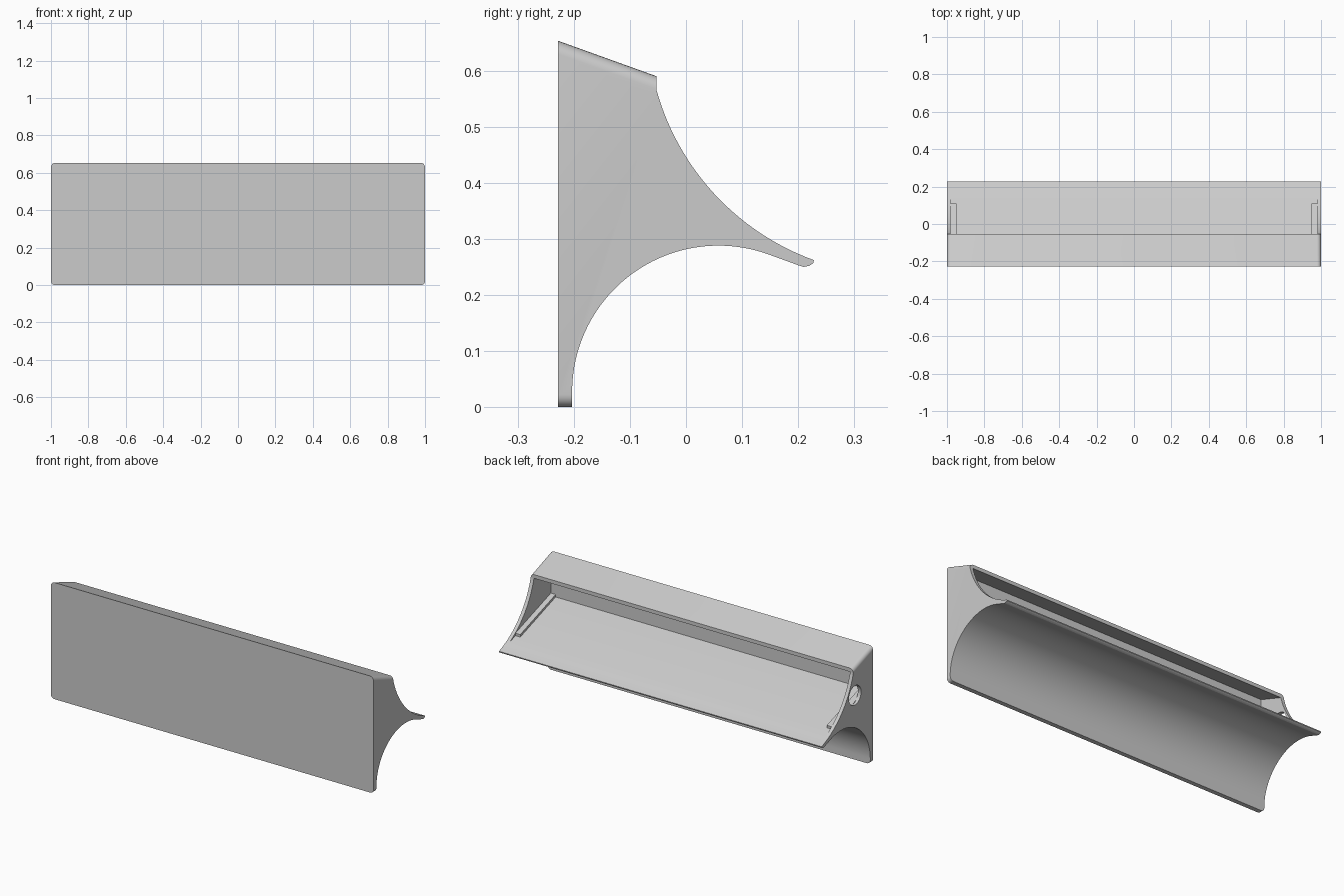
import bpy, bmesh
from math import sin, cos, radians
from mathutils import Matrix

cube = bpy.data.objects.get("Cube")
if cube:
    bpy.data.objects.remove(cube, do_unlink=True)

grey = bpy.data.materials.new("plain grey")
grey.use_nodes = True
colour = (0.6, 0.6, 0.6, 1)
grey.diffuse_color = colour
grey.node_tree.nodes["Principled BSDF"].inputs["Base Color"].default_value = colour


def arc(cy, cz, r, start, end, steps):
    """Points of a circular arc in the side plane, angles in degrees."""
    angles = [radians(start + (end - start) * i / steps) for i in range(steps + 1)]
    return [(cy + r * cos(a), cz + r * sin(a)) for a in angles]


def make_object(name, bm):
    bmesh.ops.recalc_face_normals(bm, faces=bm.faces)
    mesh = bpy.data.meshes.new(name)
    bm.to_mesh(mesh)
    bm.free()
    mesh.materials.append(grey)
    obj = bpy.data.objects.new(name, mesh)
    bpy.context.collection.objects.link(obj)
    return obj


def extrude_profile(points, x0, x1):
    """Extrude a side profile of (y, z) points from x0 to x1."""
    bm = bmesh.new()
    face = bm.faces.new([bm.verts.new((x0, y, z)) for y, z in points])
    new = bmesh.ops.extrude_face_region(bm, geom=[face])["geom"]
    verts = [v for v in new if isinstance(v, bmesh.types.BMVert)]
    bmesh.ops.translate(bm, verts=verts, vec=(x1 - x0, 0, 0))
    return bm


def cut(target, cutter):
    mod = target.modifiers.new("cut", "BOOLEAN")
    mod.operation = "DIFFERENCE"
    mod.solver = "EXACT"
    mod.object = cutter
    bpy.context.view_layer.objects.active = target
    bpy.ops.object.modifier_apply(modifier=mod.name)
    bpy.data.objects.remove(cutter, do_unlink=True)


# Body: flat front, sloping top, concave back and underside meeting in a thin lip
FRONT, TOP = -0.228, 0.653
profile = [(FRONT, 0), (FRONT, TOP), (-0.053, 0.59)]
profile += arc(0.382, 0.686, 0.451, 195.3, 250, 28)
profile += [(0.227, 0.257), (0.22, 0.252), (0.21, 0.25), (0.2, 0.253)]
profile += arc(0.058, 0.027, 0.261, 70, 178, 44)
profile += [(-0.203, 0)]
bm = extrude_profile(profile, -1, 1)

# Round the four long corners at the ends of the top and bottom
corners = []
for e in bm.edges:
    a, b = (v.co for v in e.verts)
    if abs(a.x - b.x) < 0.001 and (max(a.z, b.z) < 0.001 or min(a.z, b.z) > 0.58):
        corners.append(e)
bmesh.ops.bevel(bm, geom=corners, offset=0.022, segments=6, profile=0.5,
                affect="EDGES", clamp_overlap=False)
body = make_object("shelf_body", bm)


# Open tray behind the front wall
def floor_z(y):
    return 0.2934 - (y - 0.16) * 0.335


INNER = -0.203
tray = [(INNER, floor_z(INNER)), (0.3, floor_z(0.3)), (0.3, 0.55),
        (0, 0.55), (INNER, 0.624)]
cut(body, make_object("tray_cutter", extrude_profile(tray, -0.98, 0.98)))

# Round cable hole through one end wall
bm = bmesh.new()
place = Matrix.Translation((-1, -0.068, 0.437)) @ Matrix.Rotation(radians(90), 4, "Y")
bmesh.ops.create_cone(bm, cap_ends=True, segments=40, radius1=0.054, radius2=0.054,
                      depth=0.1, matrix=place)
cut(body, make_object("hole_cutter", bm))

bpy.ops.object.select_all(action="DESELECT")
body.select_set(True)
bpy.context.view_layer.objects.active = body
bpy.ops.object.shade_smooth_by_angle(angle=radians(25))

# Rails along the tray floor against each end wall
rail = [(y, floor_z(y) + h) for y, h in
        ((-0.21, -0.004), (0.11, -0.004), (0.11, 0.014), (-0.21, 0.014))]
for side, name in ((1, "left_rail"), (-1, "right_rail")):
    make_object(name, extrude_profile(rail, side * 0.95, side * 0.985))
